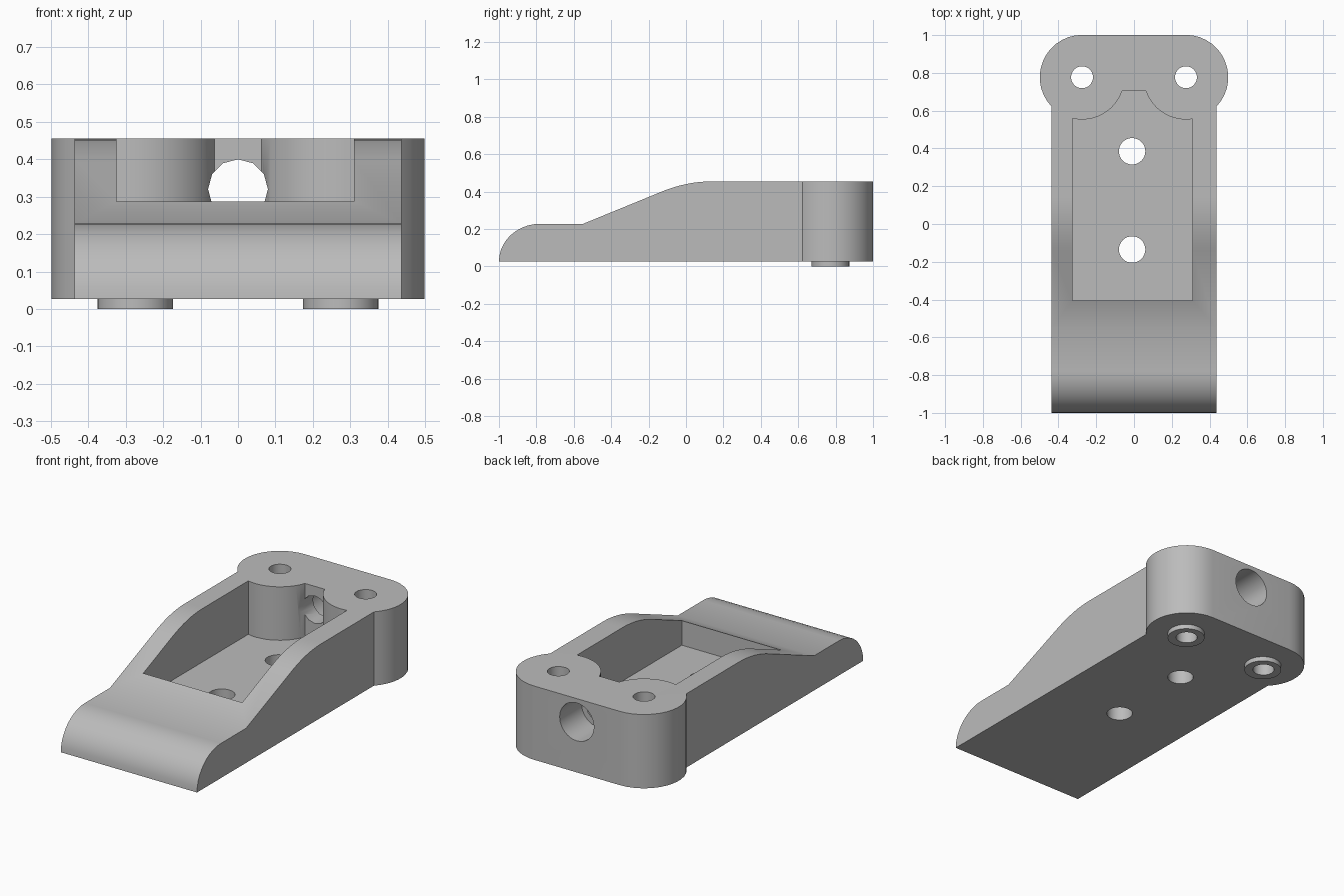
import bpy, bmesh
from math import sin, cos, pi, radians
from mathutils import Matrix, Vector

if "Cube" in bpy.data.objects:
    bpy.data.objects.remove(bpy.data.objects["Cube"])

grey = bpy.data.materials.new("plain grey")
grey.use_nodes = True
COLOUR = (0.5, 0.5, 0.5, 1)
grey.diffuse_color = COLOUR
grey.node_tree.nodes["Principled BSDF"].inputs["Base Color"].default_value = COLOUR


def arc(cx, cy, rx, ry, start, end, steps):
    angles = [radians(start + (end - start) * i / steps) for i in range(steps + 1)]
    return [(cx + rx * cos(a), cy + ry * sin(a)) for a in angles]


def prism(name, points, lo, hi, axis="Z"):
    """Extrude an outline: (x, y) along Z, (y, z) along X, or (x, z) along Y."""
    place = {"Z": lambda p, d: (p[0], p[1], d),
             "X": lambda p, d: (d, p[0], p[1]),
             "Y": lambda p, d: (p[0], d, p[1])}[axis]
    bm = bmesh.new()
    face = bm.faces.new([bm.verts.new(place(p, lo)) for p in points])
    new = bmesh.ops.extrude_face_region(bm, geom=[face])["geom"]
    bmesh.ops.translate(bm, verts=[v for v in new if isinstance(v, bmesh.types.BMVert)],
                        vec=Vector(place((0, 0), hi - lo)))
    bmesh.ops.recalc_face_normals(bm, faces=bm.faces)
    mesh = bpy.data.meshes.new(name)
    bm.to_mesh(mesh)
    bm.free()
    mesh.materials.append(grey)
    ob = bpy.data.objects.new(name, mesh)
    bpy.context.collection.objects.link(ob)
    return ob


def disc(name, x, y, r, lo, hi, axis="Z", sides=32):
    return prism(name, arc(x, y, r, r, 0, 360, sides)[:-1], lo, hi, axis)


def combine(target, other, operation):
    """Apply a boolean and drop the helper object."""
    mod = target.modifiers.new("cut", "BOOLEAN")
    mod.operation, mod.object, mod.solver = operation, other, "EXACT"
    bpy.context.view_layer.objects.active = target
    bpy.ops.object.modifier_apply(modifier=mod.name)
    bpy.data.objects.remove(other)


BASE, TOP = 0.027, 0.455
EAR_X, EAR_Y, EAR_R = 0.275, 0.777, 0.224

# Body: side profile with a rounded toe, a ramp and a flat top
def ease(t):
    a, b, c = Vector((-0.14, 0.396)), Vector((0, TOP)), Vector((0.14, TOP))
    return tuple(a * (1 - t) ** 2 + b * 2 * t * (1 - t) + c * t * t)

profile = arc(-0.78, BASE, 0.22, 0.201, 180, 90, 10) + [(-0.55, 0.228)]
profile += [ease(i / 8) for i in range(9)] + [(1.1, TOP), (1.1, BASE)]
body = prism("body", profile, -0.7, 0.7, "X")

# Plan outline: straight sides ending in two round ears
right_half = [(0.437, -1.2)] + arc(EAR_X, EAR_Y, EAR_R, EAR_R, -43.7, 90, 14)
left_half = [(-x, y) for x, y in reversed(right_half)]
combine(body, prism("plan", right_half + left_half, -0.5, 1), "INTERSECT")

# Feet: two short round pads under the ears
for side in (-1, 1):
    combine(body, disc("foot", side * EAR_X, 0.772, 0.101, 0, BASE + 0.03), "UNION")

# Pocket: open tray that curves around the ear bosses
pocket = [(-0.325, -0.405), (0.31, -0.405)]
pocket += arc(EAR_X, EAR_Y, EAR_R, EAR_R, -81, -161, 12)
pocket += arc(-EAR_X, EAR_Y, EAR_R, EAR_R, -19, -103, 12)
combine(body, prism("pocket", pocket, 0.145, 0.8), "DIFFERENCE")

# Vertical screw holes through the ears and the pocket floor
for x, y, r in ((-EAR_X, EAR_Y, 0.058), (EAR_X, EAR_Y, 0.058),
                (-0.01, 0.385, 0.07), (-0.01, -0.135, 0.07)):
    combine(body, disc("hole", x, y, r, -0.2, 0.9), "DIFFERENCE")

# Stepped hole through the back wall into the pocket
combine(body, disc("bore", 0, 0.32, 0.11, 0.8, 1.2, "Y"), "DIFFERENCE")
combine(body, disc("bore", 0, 0.32, 0.08, 0.55, 0.9, "Y", 12), "DIFFERENCE")

# Smooth shading with crisp edges
bpy.ops.object.select_all(action="DESELECT")
body.select_set(True)
bpy.context.view_layer.objects.active = body
bpy.ops.object.shade_smooth_by_angle(angle=radians(35))
